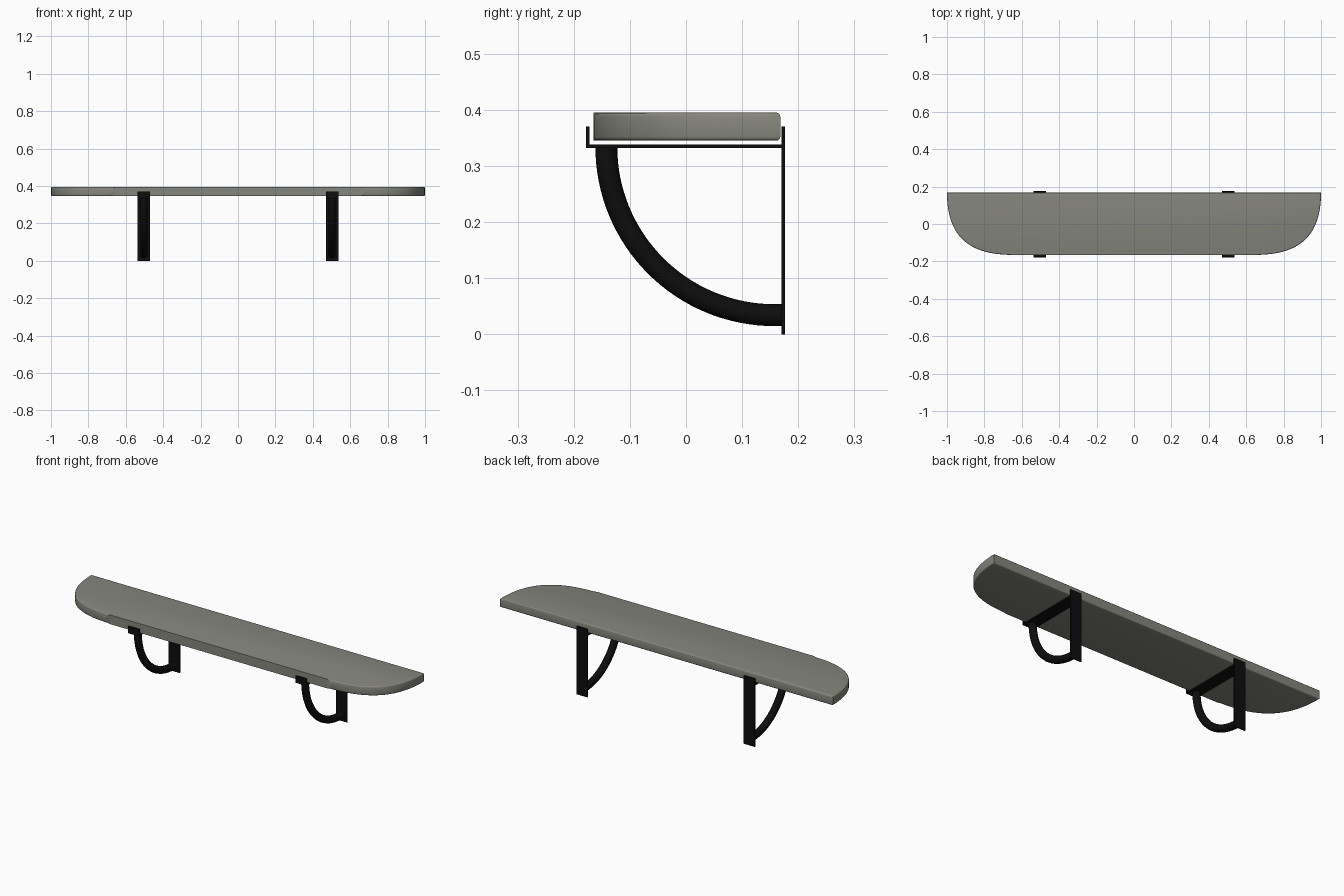
import bpy, bmesh, math
from mathutils import Vector
from mathutils.geometry import interpolate_bezier

cube = bpy.data.objects.get("Cube")
if cube:
    bpy.data.objects.remove(cube)


def material(name, rgb):
    mat = bpy.data.materials.new(name)
    mat.use_nodes = True
    mat.diffuse_color = (*rgb, 1)
    mat.node_tree.nodes["Principled BSDF"].inputs["Base Color"].default_value = (*rgb, 1)
    return mat


STONE = material("warm grey", (0.24, 0.24, 0.21))
IRON = material("black iron", (0.004, 0.004, 0.004))


def finish(bm, name, mat, smooth=True):
    bmesh.ops.recalc_face_normals(bm, faces=bm.faces)
    mesh = bpy.data.meshes.new(name)
    bm.to_mesh(mesh)
    bm.free()
    mesh.materials.append(mat)
    obj = bpy.data.objects.new(name, mesh)
    bpy.context.collection.objects.link(obj)
    if smooth:
        bpy.ops.object.select_all(action="DESELECT")
        obj.select_set(True)
        bpy.context.view_layer.objects.active = obj
        bpy.ops.object.shade_smooth_by_angle(angle=math.radians(35))
    return obj


# Shelf board: straight back edge, swept front corners, softened rims
def shelf_board(back=0.168, front=-0.165, bottom=0.345, top=0.395):
    corner = interpolate_bezier(Vector((-1, back)), Vector((-1, -0.05)),
                                Vector((-0.9, front)), Vector((-0.65, front)), 28)
    outline = [(p.x, p.y) for p in corner]
    outline += [(-x, y) for x, y in reversed(outline)]
    bm = bmesh.new()
    base = bm.faces.new([bm.verts.new((x, y, bottom)) for x, y in outline])
    ext = bmesh.ops.extrude_face_region(bm, geom=[base])
    for v in ext["geom"]:
        if isinstance(v, bmesh.types.BMVert):
            v.co.z = top
    rims = [e for e in bm.edges if abs(e.verts[0].co.z - e.verts[1].co.z) < 1e-5]
    bmesh.ops.bevel(bm, geom=rims, offset=0.007, segments=3, profile=0.5, affect="EDGES")
    finish(bm, "shelf_board", STONE)


# Flat strap: one bent strip with upright, shelf rest and front lip
def bracket_strap(name, x, width=0.066, t=0.006):
    back, front, rest, top = 0.176, -0.178, 0.338, 0.37
    profile = [(back, 0), (back, top), (back - t, top), (back - t, rest),
               (front + t, rest), (front + t, top), (front, top),
               (front, rest - t), (back - t, rest - t), (back - t, 0)]
    bm = bmesh.new()
    side = bm.faces.new([bm.verts.new((x - width / 2, y, z)) for y, z in profile])
    ext = bmesh.ops.extrude_face_region(bm, geom=[side])
    moved = [v for v in ext["geom"] if isinstance(v, bmesh.types.BMVert)]
    bmesh.ops.translate(bm, verts=moved, vec=(width, 0, 0))
    finish(bm, name, IRON, smooth=False)


# Round brace: quarter-circle tube from the shelf rest to the upright
def bracket_brace(name, x, radius=0.3, tube=0.0195, steps=32, sides=20):
    cy, cz = 0.158, 0.334
    path = [(cy - radius * math.cos(a), cz - radius * math.sin(a),
             -math.cos(a), -math.sin(a))
            for a in (math.pi / 2 * i / steps for i in range(steps + 1))]
    path.append((0.172, cz - radius, 0, -1))
    bm = bmesh.new()
    rings = []
    for y, z, ny, nz in path:
        ring = []
        for k in range(sides):
            a = math.tau * k / sides
            r = tube * math.cos(a)
            ring.append(bm.verts.new((x + tube * math.sin(a), y + ny * r, z + nz * r)))
        rings.append(ring)
    for a, b in zip(rings, rings[1:]):
        for k in range(sides):
            n = (k + 1) % sides
            bm.faces.new((a[k], a[n], b[n], b[k]))
    bm.faces.new(rings[0])
    bm.faces.new(rings[-1])
    finish(bm, name, IRON)


shelf_board()
for label, x in (("right", -0.503), ("left", 0.503)):
    bracket_strap(label + "_bracket_strap", x)
    bracket_brace(label + "_bracket_brace", x)
